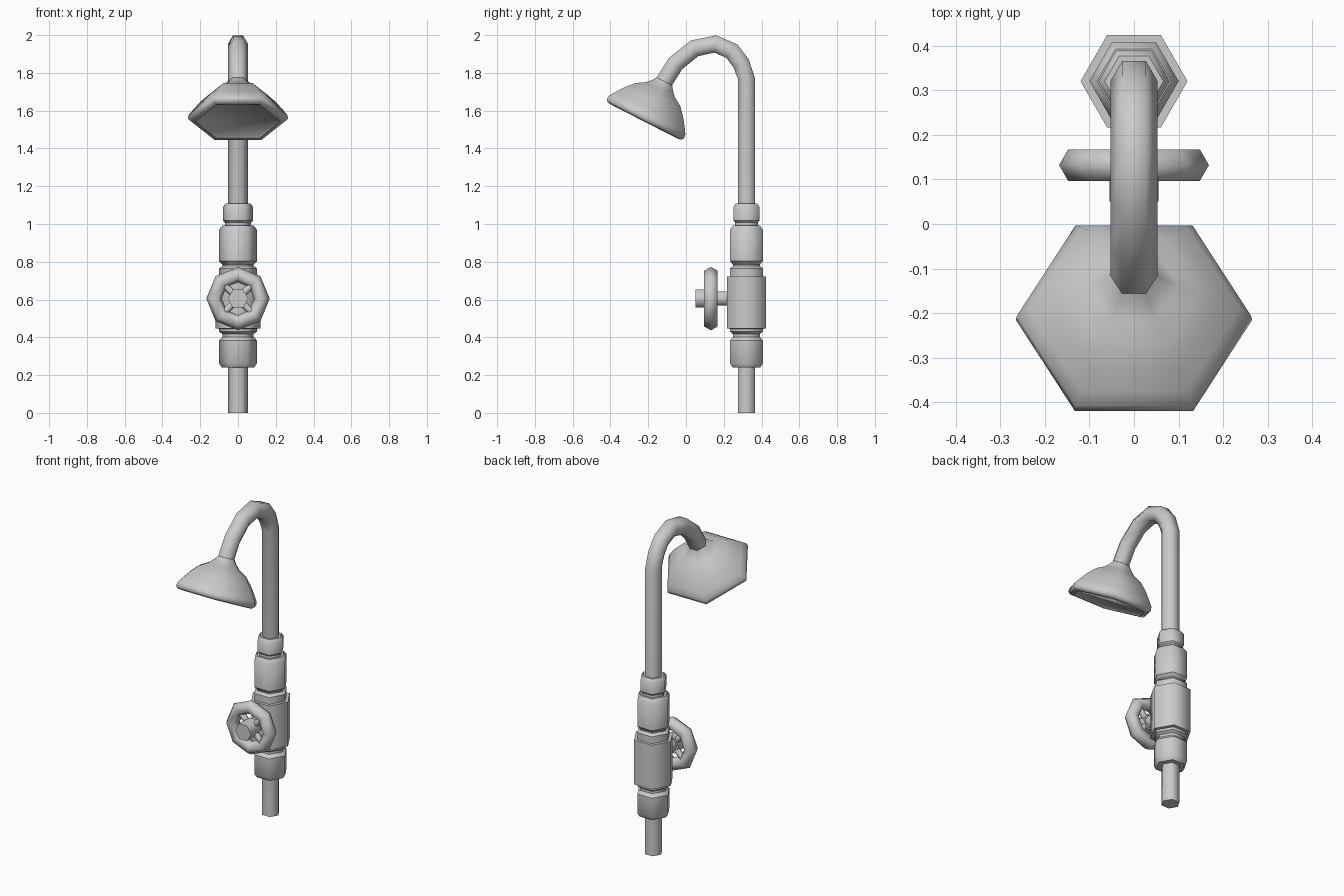
import bpy, bmesh, math
from mathutils import Vector

if "Cube" in bpy.data.objects:
    bpy.data.objects.remove(bpy.data.objects["Cube"])

X, Y, Z = Vector((1, 0, 0)), Vector((0, 1, 0)), Vector((0, 0, 1))
PIPE_Y = 0.32


def skin(name, rings, sides=6, closed=False, crease=35):
    """Skin a row of polygon rings, each (centre, u axis, v axis, radius)."""
    bm = bmesh.new()
    rows = []
    for c, u, v, r in rings:
        angles = [math.tau * i / sides for i in range(sides)]
        rows.append([bm.verts.new(c + r * (math.cos(a) * u + math.sin(a) * v)) for a in angles])
    pairs = list(zip(rows, rows[1:])) + ([(rows[-1], rows[0])] if closed else [])
    for a, b in pairs:
        for i in range(sides):
            j = (i + 1) % sides
            bm.faces.new((a[i], a[j], b[j], b[i]))
    if not closed:
        bm.faces.new(rows[0])
        bm.faces.new(rows[-1])
    bmesh.ops.recalc_face_normals(bm, faces=bm.faces)
    for f in bm.faces:
        f.smooth = True
    # keep the steps between rings crisp while the sides shade round
    for row in rows:
        for i in range(sides):
            e = bm.edges.get((row[i], row[(i + 1) % sides]))
            if not closed and e.calc_face_angle(0) > math.radians(crease):
                e.smooth = False
    mesh = bpy.data.meshes.new(name)
    bm.to_mesh(mesh)
    bm.free()
    obj = bpy.data.objects.new(name, mesh)
    bpy.context.collection.objects.link(obj)
    return obj


def lathe(name, base, axis, profile, **kw):
    """Hexagonal turned part; profile is (distance along axis, radius)."""
    v = axis.cross(X).normalized()
    return skin(name, [(base + axis * d, X, v, r) for d, r in profile], **kw)


# Riser pipe and curved arm
path = [(0.32, 0), (0.32, 1.77), (0.292, 1.85), (0.243, 1.915), (0.155, 1.953),
        (0.045, 1.93), (-0.055, 1.85), (-0.115, 1.755), (-0.13, 1.725)]
pts = [Vector((0, y, z)) for y, z in path]
rings = []
for i, p in enumerate(pts):
    t_in = (p - pts[max(i - 1, 0)]).normalized()
    t_out = (pts[min(i + 1, len(pts) - 1)] - p).normalized()
    t = (t_in + t_out).normalized()
    if i == 1:
        t = Z
    rings.append((p, X, t.cross(X), 0.053))
skin("riser_and_arm", rings)

# Fittings stacked on the riser
base = Vector((0, PIPE_Y, 0))
fittings = {
    "lower_collar": [(0.24, 0.053), (0.24, 0.085), (0.262, 0.1), (0.383, 0.1), (0.403, 0.083),
                     (0.418, 0.083), (0.43, 0.1), (0.45, 0.1)],
    "valve_body": [(0.445, 0.1), (0.447, 0.12), (0.722, 0.12), (0.722, 0.1), (0.765, 0.1),
                   (0.778, 0.083)],
    "upper_collar": [(0.77, 0.083), (0.785, 0.083), (0.803, 0.1), (0.97, 0.1), (0.992, 0.083),
                     (0.992, 0.053)],
    "top_collar": [(0.99, 0.07), (1.008, 0.07), (1.018, 0.08), (1.09, 0.08), (1.108, 0.066),
                   (1.108, 0.053)],
}
for name, profile in fittings.items():
    lathe(name, base, Z, profile)

# Shower head, tilted forward, with a shallow recessed spray plate
tilt = Vector((0, 0.455, 0.89)).normalized()
lathe("shower_head", Vector((0, -0.215, 1.557)), tilt,
      [(-0.006, 0.215), (-0.016, 0.225), (-0.014, 0.25), (0.0, 0.265), (0.022, 0.262),
       (0.055, 0.237), (0.1, 0.2), (0.145, 0.153), (0.173, 0.1), (0.2, 0.071),
       (0.222, 0.054)], crease=50)

# Hand wheel: octagonal rim, hub, stem and four diagonal spokes
hub = Vector((0, 0.132, 0.605))
dirs = [Vector((math.cos(k * math.pi / 4), 0, math.sin(k * math.pi / 4))) for k in range(8)]
skin("wheel_rim", [(hub + d * 0.127, d, Y, 0.041) for d in dirs], closed=True)
lathe("wheel_hub", Vector((0, 0.05, 0.605)), Y, [(0, 0.055), (0.1, 0.055)])
lathe("valve_stem", Vector((0, 0.14, 0.605)), Y, [(0, 0.042), (0.1, 0.042)])
for k, d in enumerate(dirs[1::2]):
    side = d.cross(Y)
    skin(f"wheel_spoke_{k + 1}", [(hub + d * s, side, Y, 0.019) for s in (0.03, 0.115)])
